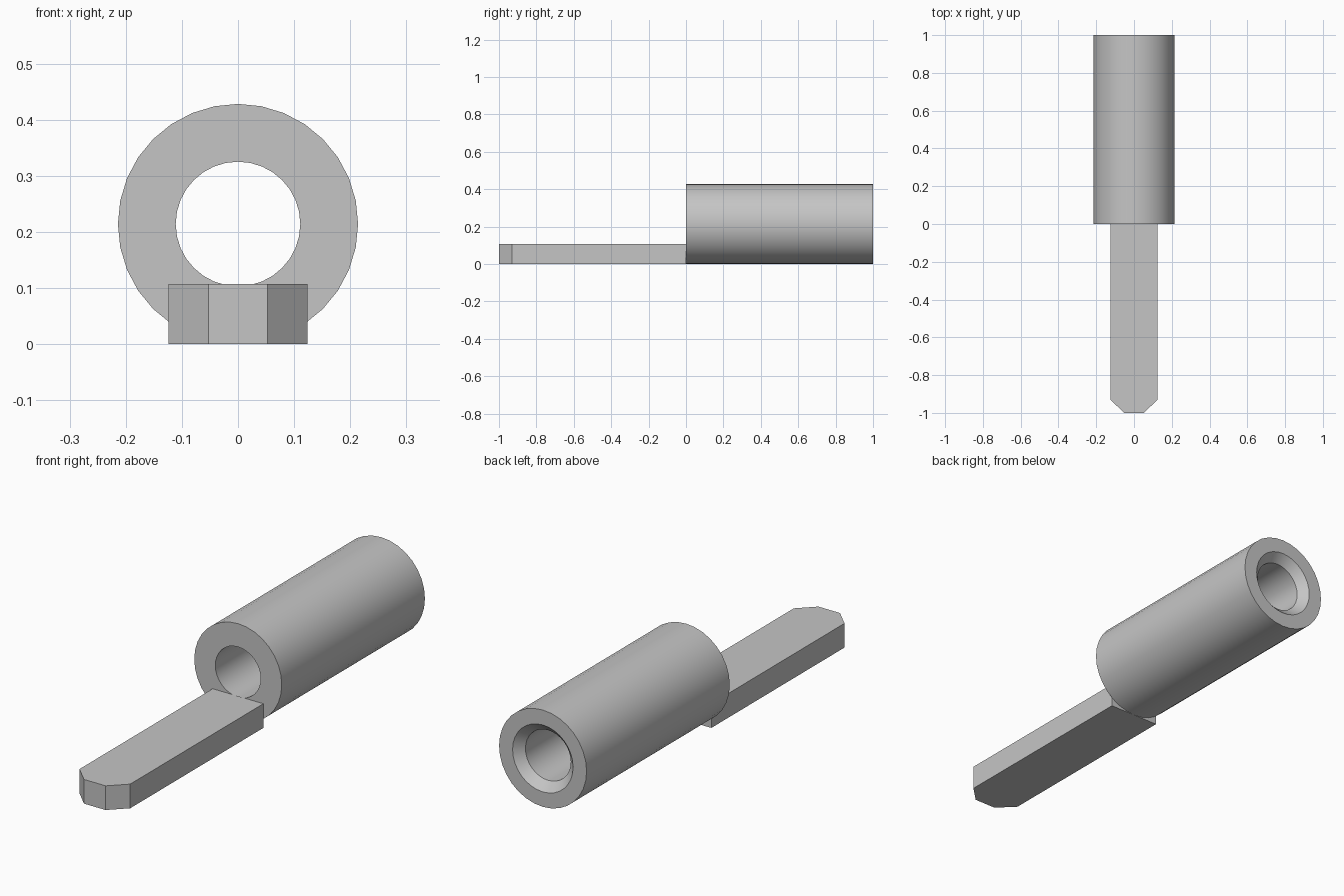
import bpy, bmesh
from math import tau, radians
from mathutils import Vector

cube = bpy.data.objects.get("Cube")
if cube:
    bpy.data.objects.remove(cube, do_unlink=True)

OUTER, BORE, CHAMFER = 0.214, 0.111, 0.037   # sleeve radii and rear countersink
HALF, TIP, CUT, THICK = 0.124, 0.053, 0.07, 0.107   # tongue dimensions

metal = bpy.data.materials.new("grey_metal")
metal.use_nodes = True
grey = (0.56, 0.56, 0.56, 1)
metal.diffuse_color = grey
metal.node_tree.nodes["Principled BSDF"].inputs["Base Color"].default_value = grey


def finish(name, bm):
    bmesh.ops.recalc_face_normals(bm, faces=bm.faces[:])
    mesh = bpy.data.meshes.new(name)
    bm.to_mesh(mesh)
    bm.free()
    mesh.materials.append(metal)
    obj = bpy.data.objects.new(name, mesh)
    bpy.context.collection.objects.link(obj)
    return obj


# Sleeve: hollow tube along y, countersunk at the rear
bm = bmesh.new()
profile = [(BORE, 0), (OUTER, 0), (OUTER, 1), (BORE + CHAMFER, 1), (BORE, 1 - CHAMFER)]
verts = [bm.verts.new((r, y, OUTER)) for r, y in profile]
edges = [bm.edges.new((v, verts[i - 1])) for i, v in enumerate(verts)]
bmesh.ops.spin(bm, geom=verts + edges, cent=(0, 0, OUTER), axis=(0, 1, 0),
               angle=tau, steps=32, use_merge=True)
bmesh.ops.remove_doubles(bm, verts=bm.verts[:], dist=0.0001)
sleeve = finish("sleeve", bm)
bpy.ops.object.select_all(action="DESELECT")
sleeve.select_set(True)
bpy.context.view_layer.objects.active = sleeve
bpy.ops.object.shade_smooth_by_angle(angle=radians(30))

# Tongue: flat bar with clipped front corners
bm = bmesh.new()
side = [(HALF, 0), (HALF, CUT - 1), (TIP, -1)]
outline = side + [(-x, y) for x, y in reversed(side)]
base = bm.faces.new([bm.verts.new((x, y, 0)) for x, y in outline])
top = bmesh.ops.extrude_face_region(bm, geom=[base])["geom"]
bmesh.ops.translate(bm, vec=Vector((0, 0, THICK)),
                    verts=[v for v in top if isinstance(v, bmesh.types.BMVert)])
finish("tongue", bm)
